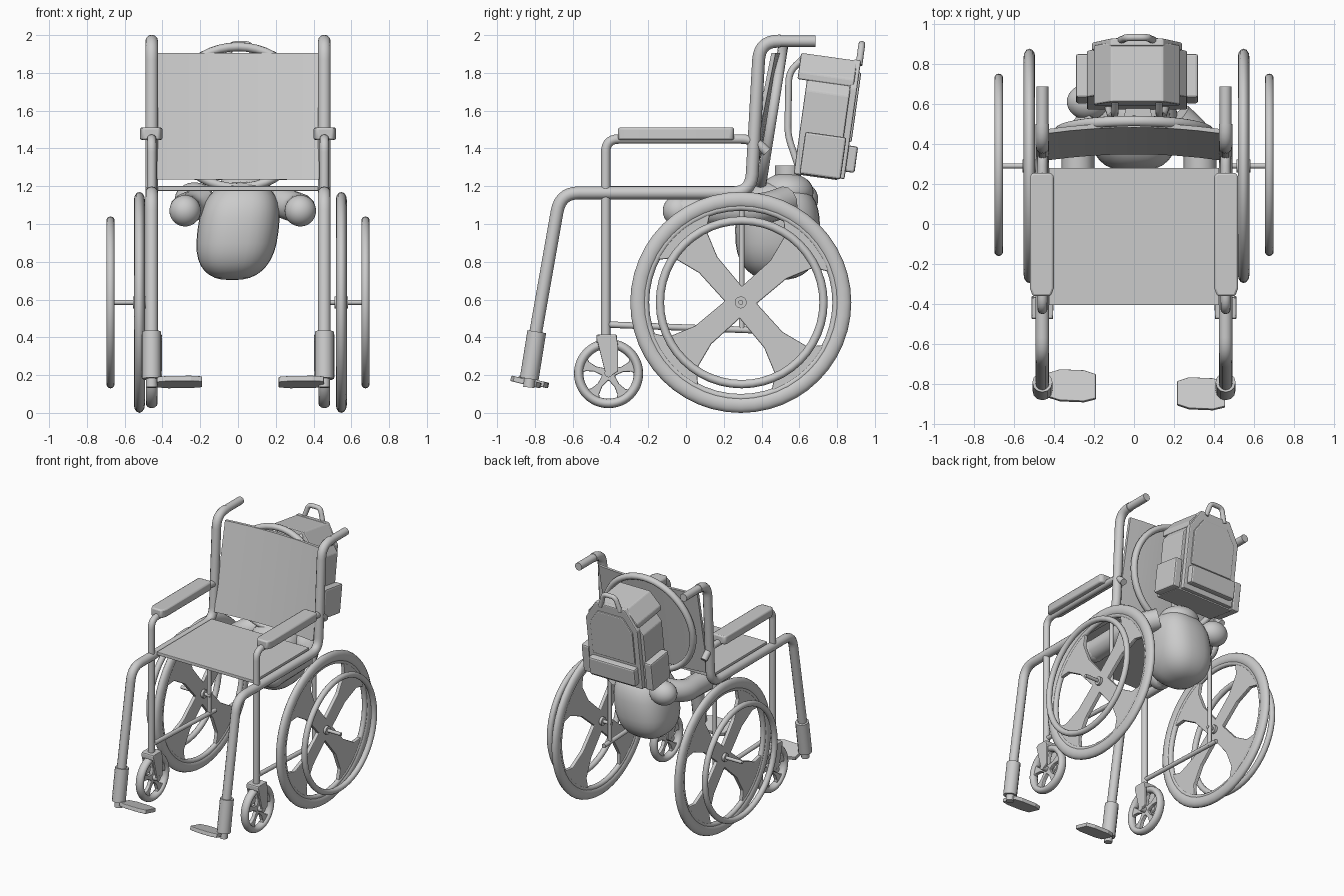
import bpy, bmesh, math
from mathutils import Matrix, Vector

if "Cube" in bpy.data.objects:
    bpy.data.objects.remove(bpy.data.objects["Cube"])

def smooth(o, angle=35):
    bpy.ops.object.select_all(action='DESELECT')
    o.select_set(True)
    bpy.context.view_layer.objects.active = o
    bpy.ops.object.shade_smooth_by_angle(angle=math.radians(angle))
    return o

def from_bm(name, bm, mat=Matrix(), bevel=0.0):
    bmesh.ops.recalc_face_normals(bm, faces=bm.faces)
    me = bpy.data.meshes.new(name)
    bm.to_mesh(me)
    bm.free()
    o = bpy.data.objects.new(name, me)
    bpy.context.collection.objects.link(o)
    me.transform(mat)
    if bevel:
        m = o.modifiers.new("bevel", 'BEVEL')
        m.width, m.segments = bevel, 2
    return o

def prism(name, pts, depth, mat=Matrix(), bevel=0.0):
    """Outline in local xy, extruded along z, centred on z = 0."""
    bm = bmesh.new()
    f = bm.faces.new([bm.verts.new((x, y, -depth / 2)) for x, y in pts])
    r = bmesh.ops.extrude_face_region(bm, geom=[f])
    bmesh.ops.translate(bm, vec=(0, 0, depth), verts=[v for v in r['geom'] if isinstance(v, bmesh.types.BMVert)])
    return from_bm(name, bm, mat, bevel)

def box(name, lo, hi, mat=Matrix(), bevel=0.0):
    lo, hi = Vector(lo), Vector(hi)
    bm = bmesh.new()
    bmesh.ops.create_cube(bm, size=1)
    m = Matrix.Translation((lo + hi) / 2) @ Matrix.Diagonal((*(hi - lo), 1))
    return from_bm(name, bm, mat @ m, bevel)

def tube(name, pts, r, fillet=0.0, mat=Matrix()):
    """Round tube through pts, with rounded corners."""
    pts = [Vector(p) for p in pts]
    path = [pts[0]]
    for a, b, c in zip(pts, pts[1:], pts[2:]):
        p, q = b + (a - b).normalized() * fillet, b + (c - b).normalized() * fillet
        path += [p.lerp(b, t).lerp(b.lerp(q, t), t) for t in [i / 7 for i in range(8)]] if fillet else [b]
    path.append(pts[-1])
    cu = bpy.data.curves.new(name, 'CURVE')
    cu.dimensions, cu.bevel_depth, cu.bevel_resolution, cu.use_fill_caps = '3D', r, 4, True
    sp = cu.splines.new('POLY')
    sp.points.add(len(path) - 1)
    for sp_p, p in zip(sp.points, path):
        sp_p.co = (*(mat @ p), 1)
    o = bpy.data.objects.new(name, cu)
    bpy.context.collection.objects.link(o)
    bpy.ops.object.select_all(action='DESELECT')
    o.select_set(True)
    bpy.context.view_layer.objects.active = o
    bpy.ops.object.convert(target='MESH')
    return smooth(bpy.context.object, 40)

def ring(name, loc, R, r, rot, flat=1.0):
    bpy.ops.mesh.primitive_torus_add(major_radius=R, minor_radius=r, major_segments=48, minor_segments=12, location=loc, rotation=rot)
    o = bpy.context.object
    o.name, o.scale = name, (1, 1, flat)
    return smooth(o, 60)

def ball(name, loc, radii, power=1.0, shear=0.0):
    bm = bmesh.new()
    bmesh.ops.create_uvsphere(bm, u_segments=32, v_segments=18, radius=1)
    for v in bm.verts:
        v.co = Vector([math.copysign(abs(c) ** power, c) * s for c, s in zip(v.co, radii)])
        v.co.x += shear * v.co.z
    return smooth(from_bm(name, bm, Matrix.Translation(loc)), 80)

def spokes(name, n, rim, hub, loc, depth, phase):
    """Flared spokes cut as one flat plate in the wheel plane."""
    pts = []
    for k in range(n):
        a = phase + k * math.tau / n
        w = 4 / n
        for r, d in ((.53, -.24), (.83, -.27), (1, -.4), (1, 0), (1, .4), (.83, .27), (.53, .24)):
            pts.append((rim * r * math.cos(a + d * w), rim * r * math.sin(a + d * w)))
        b = a + math.pi / n
        pts.append((hub * math.cos(b), hub * math.sin(b)))
    # local x -> world y, local y -> world z, local z -> world x
    m = Matrix(((0, 0, 1, loc[0]), (1, 0, 0, loc[1]), (0, 1, 0, loc[2]), (0, 0, 0, 1)))
    return prism(name, pts, depth, m, .006)

AX = (0, math.pi / 2, 0)
for s, side in ((-1, "left"), (1, "right")):
    x = .457 * s
    wx = -.522 if s < 0 else .547
    # rear wheel, push rim and axle
    ring(side + "_tyre", (wx, .29, .585), .542, .043, AX, .68)
    ring(side + "_wheel_inner_rim", (wx, .29, .585), .505, .02, AX, 1)
    spokes(side + "_wheel_spokes", 4, .51, .085, (wx, .29, .585), .03, math.radians(41))
    ring(side + "_push_rim", (.675 * s, .295, .585), .433, .022, AX)
    tube(side + "_axle", [(.44 * s, .29, .585), (.695 * s, .29, .585)], .013)
    tube(side + "_hub", [(wx - .035, .29, .585), (wx + .035, .29, .585)], .032)
    # caster with fork
    ring(side + "_caster_tyre", (x, -.41, .208), .158, .025, AX, 1.25)
    spokes(side + "_caster_spokes", 5, .145, .035, (x, -.41, .208), .03, .3)
    tube(side + "_caster_axle", [(x - .055, -.41, .21), (x + .055, -.41, .21)], .022)
    for d in (-1, 1):
        m = Matrix(((0, 0, 1, x + .046 * d), (1, 0, 0, 0), (0, 1, 0, 0), (0, 0, 0, 1)))
        prism(side + "_fork_blade", [(-.475, .4), (-.455, .415), (-.37, .415), (-.36, .36), (-.36, .22), (-.39, .2), (-.43, .22)], .016, m, .004)
    box(side + "_fork_crown", (x - .054, -.475, .37), (x + .054, -.365, .415), bevel=.01)
    # main frame: handle, back cane, seat rail and front leg
    tube(side + "_main_frame", [(x, .5, 1.968), (x, .39, 1.968), (x, .345, 1.165), (x, -.665, 1.165), (x, -.80, .40)], .034, .1)
    tube(side + "_handle_grip", [(x, .47, 1.968), (x, .685, 1.968)], .03)
    tube(side + "_leg_sleeve", [(x, -.79, .43), (x, -.83, .18)], .05)
    tube(side + "_foot_pivot", [(x, -.825, .2), (x, -.832, .135)], .03)
    # footplate, tilted toward the rear
    fx, fy = (-.31, -.805) if s < 0 else (.335, -.845)
    m = Matrix.Translation((fx, fy, .163)) @ Matrix.Rotation(math.radians(-14), 4, 'X')
    o = [(-.12, -.06), (-.06, -.08), (.06, -.085), (.12, -.07), (.12, .055), (.06, .075), (-.06, .08), (-.12, .06)]
    prism(side + "_footplate", o, .03, m, .005)
    # armrest tube and pad
    tube(side + "_armrest_tube", [(x, .43, 1.38), (x, .36, 1.45), (x, -.425, 1.45), (x, -.425, .4)], .025, .07)
    ax = .46 * s
    o = [(-.045, -.36), (.045, -.36), (.06, -.32), (.06, .24), (.045, .255), (-.045, .255), (-.06, .24), (-.06, -.32)]
    pad = prism(side + "_armrest_pad", o, .066, Matrix.Translation((ax, 0, 1.478)), .016)
    smooth(pad, 30)
    # lower side rail and axle post
    tube(side + "_lower_rail", [(x, -.425, .468), (x, .37, .437)], .017)
    tube(side + "_axle_post", [(x, .295, .43), (x, .295, 1.15)], .015)
    # limbs of the hanging soft bag
    lx = -.28 if s < 0 else .33
    tube(side + "_soft_roll", [(lx, -.04, 1.07), (lx, .42, 1.08), (lx * .65, .53, 1.12)], .082, .08)
    ball(side + "_soft_roll_end", (lx, -.04, 1.07), (.083, .083, .083))

# seat and bowed backrest
box("seat", (-.425, -.405, 1.175), (.425, .28, 1.2), bevel=.004)
rows = [(-.43 + .86 * i / 8, .03 * (1 - (i / 4 - 1) ** 2)) for i in range(9)]
outline = rows + [(a, b + .022) for a, b in reversed(rows)]
m = Matrix(((1, 0, 0, 0), (0, 1, .2, .385), (0, 0, 1, 1.57), (0, 0, 0, 1)))
smooth(prism("backrest", outline, .67, m))

# large hoop leaning behind the backrest
ring("back_hoop", (0, .455, 1.565), .378, .024, (math.radians(90 - 9), 0, 0), 1.1)

# hanging soft bag
ball("soft_bag_body", (0, .485, .965), (.215, .225, .262), .78, .12)
ball("soft_bag_shoulder", (.03, .535, 1.17), (.15, .14, .1))
tube("soft_bag_neck", [(.02, .54, 1.2), (.02, .54, 1.31)], .07)
ball("soft_bag_side_lobe", (-.23, .61, 1.13), (.105, .09, .09))

# backpack, leaning back
P = Matrix.Translation((.015, .57, 1.265)) @ Matrix.Rotation(math.radians(-8), 4, 'X')
XZ = Matrix(((1, 0, 0, 0), (0, 0, 1, 0), (0, 1, 0, 0), (0, 0, 0, 1)))
def shell(name, w, t, z0, z1, y0, y1, cut, bevel=.008):
    o = [(-w, z0), (w, z0), (w, z1 - cut), (t, z1), (-t, z1), (-w, z1 - cut)]
    return prism(name, o, y1 - y0, P @ Matrix.Translation((0, (y0 + y1) / 2, 0)) @ XZ, bevel)
shell("pack_body", .25, .14, 0, .60, 0, .235, .15)
shell("pack_lid", .215, .13, .50, .64, -.05, .25, .1)
shell("pack_back_frame", .225, .13, .01, .645, .23, .27, .15)
shell("pack_back_panel", .185, .11, .21, .58, .26, .28, .11)
box("pack_rear_pocket", (-.2, .26, .05), (.2, .318, .19), P, .012)
for s, side in ((-1, "left"), (1, "right")):
    box(side + "_pack_pocket", (min(.24 * s, .305 * s), .03, .005), (max(.24 * s, .305 * s), .25, .23), P, .012)
    tube(side + "_pack_strap", [(.11 * s, -.03, .62), (.11 * s, -.1, .53), (.13 * s, -.06, .2), (.15 * s, .03, .02)], .018, .05, P)
tube("pack_carry_loop", [(-.085, .262, .62), (-.05, .262, .73), (.05, .262, .73), (.085, .262, .62)], .018, .03, P)
